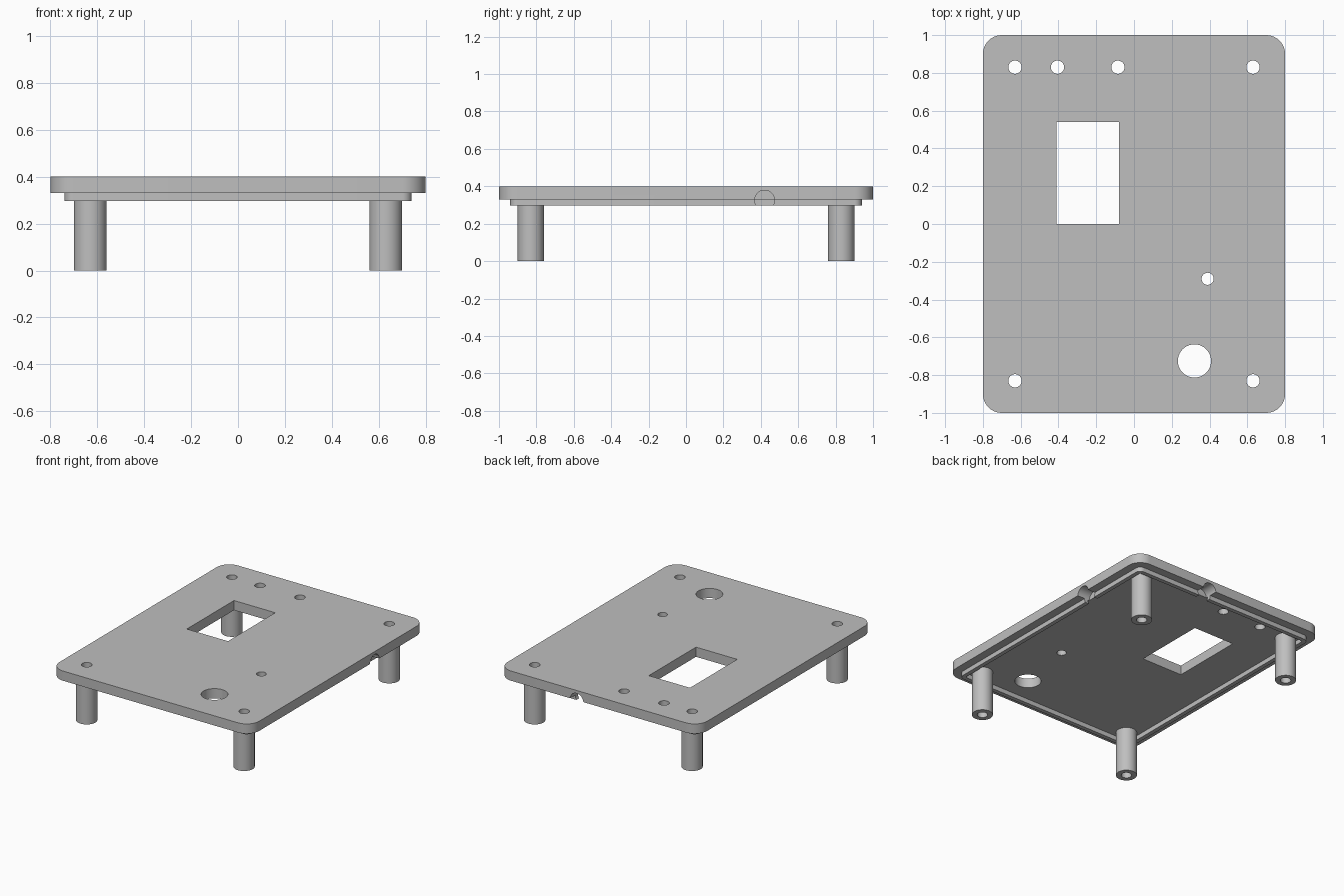
import bpy
import bmesh
from math import cos, sin, pi, radians
from mathutils import Matrix

cube = bpy.data.objects.get("Cube")
if cube:
    bpy.data.objects.remove(cube, do_unlink=True)

grey = bpy.data.materials.new("plain_grey")
grey.use_nodes = True
colour = (0.52, 0.52, 0.52, 1)
grey.diffuse_color = colour
grey.node_tree.nodes["Principled BSDF"].inputs["Base Color"].default_value = colour

PLATE_TOP, PLATE_BOTTOM, RIM_BOTTOM = 0.40, 0.33, 0.297
LEG_X, LEG_Y, LEG_R, BORE_R = 0.63, 0.83, 0.07, 0.035


def rounded_rect(hx, hy, r, steps=10):
    """Outline of a rounded rectangle, counter-clockwise."""
    points = []
    for i, (sx, sy) in enumerate([(1, 1), (-1, 1), (-1, -1), (1, -1)]):
        for k in range(steps + 1):
            a = (i + k / steps) * pi / 2
            points.append((sx * (hx - r) + r * cos(a), sy * (hy - r) + r * sin(a)))
    return points


def circle(r, n=40):
    return [(r * cos(2 * pi * i / n), r * sin(2 * pi * i / n)) for i in range(n)]


def prism(bm, outline, z0, z1):
    low = [bm.verts.new((x, y, z0)) for x, y in outline]
    high = [bm.verts.new((x, y, z1)) for x, y in outline]
    bm.faces.new(low[::-1])
    bm.faces.new(high)
    for i in range(len(low)):
        j = (i + 1) % len(low)
        bm.faces.new((low[i], low[j], high[j], high[i]))
    return low + high


def tube(bm, outer, inner, z0, z1):
    """Ring between two outlines with equal point counts."""
    loops = [[bm.verts.new((x, y, z)) for x, y in outline]
             for outline, z in ((outer, z0), (outer, z1), (inner, z1), (inner, z0))]
    for a, b in zip(loops, loops[1:] + loops[:1]):
        for i in range(len(a)):
            j = (i + 1) % len(a)
            bm.faces.new((a[i], a[j], b[j], b[i]))


def finish(bm, name):
    bmesh.ops.recalc_face_normals(bm, faces=bm.faces)
    mesh = bpy.data.meshes.new(name)
    bm.to_mesh(mesh)
    bm.free()
    mesh.materials.append(grey)
    obj = bpy.data.objects.new(name, mesh)
    bpy.context.collection.objects.link(obj)
    return obj


def activate(obj):
    bpy.ops.object.select_all(action="DESELECT")
    obj.select_set(True)
    bpy.context.view_layer.objects.active = obj


def cut(obj, cutter):
    activate(obj)
    mod = obj.modifiers.new("cut", "BOOLEAN")
    mod.operation = "DIFFERENCE"
    mod.solver = "EXACT"
    mod.object = cutter
    bpy.ops.object.modifier_apply(modifier=mod.name)


def smooth(obj):
    activate(obj)
    bpy.ops.object.shade_smooth_by_angle(angle=radians(30))


# Top plate
bm = bmesh.new()
prism(bm, rounded_rect(0.8, 1.0, 0.1), PLATE_BOTTOM, PLATE_TOP)
plate = finish(bm, "top_plate")

# Locating rim under the plate
bm = bmesh.new()
tube(bm, rounded_rect(0.74, 0.94, 0.04), rounded_rect(0.71, 0.91, 0.015),
     RIM_BOTTOM, PLATE_BOTTOM)
rim = finish(bm, "under_rim")

# Cutters: screw holes, sensor holes, window
corners = [(sx * LEG_X, sy * LEG_Y) for sx in (-1, 1) for sy in (-1, 1)]
holes = [(x, y, BORE_R) for x, y in corners]
holes += [(-0.405, 0.83, BORE_R), (-0.085, 0.83, BORE_R),
          (0.39, -0.29, 0.032), (0.32, -0.725, 0.088)]
bm = bmesh.new()
for x, y, r in holes:
    prism(bm, [(x + px, y + py) for px, py in circle(r)], 0.2, 0.5)
prism(bm, [(-0.41, 0), (-0.08, 0), (-0.08, 0.54), (-0.41, 0.54)], 0.2, 0.5)

# Cutters: round cable notches in the side and back edges
notches = [Matrix.Translation((0.70, 0.42, 0.326)) @ Matrix.Rotation(pi / 2, 4, "Y"),
           Matrix.Translation((0.175, 0.90, 0.326)) @ Matrix.Rotation(-pi / 2, 4, "X")]
for matrix in notches:
    verts = prism(bm, circle(0.053), 0, 0.2)
    bmesh.ops.transform(bm, matrix=matrix, verts=verts)
cutter = finish(bm, "cutter")
cutter.hide_render = True

for part in (plate, rim):
    cut(part, cutter)
    smooth(part)
bpy.data.objects.remove(cutter, do_unlink=True)

# Hollow legs
for x, y in corners:
    bm = bmesh.new()
    tube(bm, circle(LEG_R), circle(BORE_R), 0, PLATE_BOTTOM)
    side = "left" if x > 0 else "right"
    end = "front" if y < 0 else "back"
    leg = finish(bm, f"{end}_{side}_leg")
    leg.location = (x, y, 0)
    smooth(leg)
